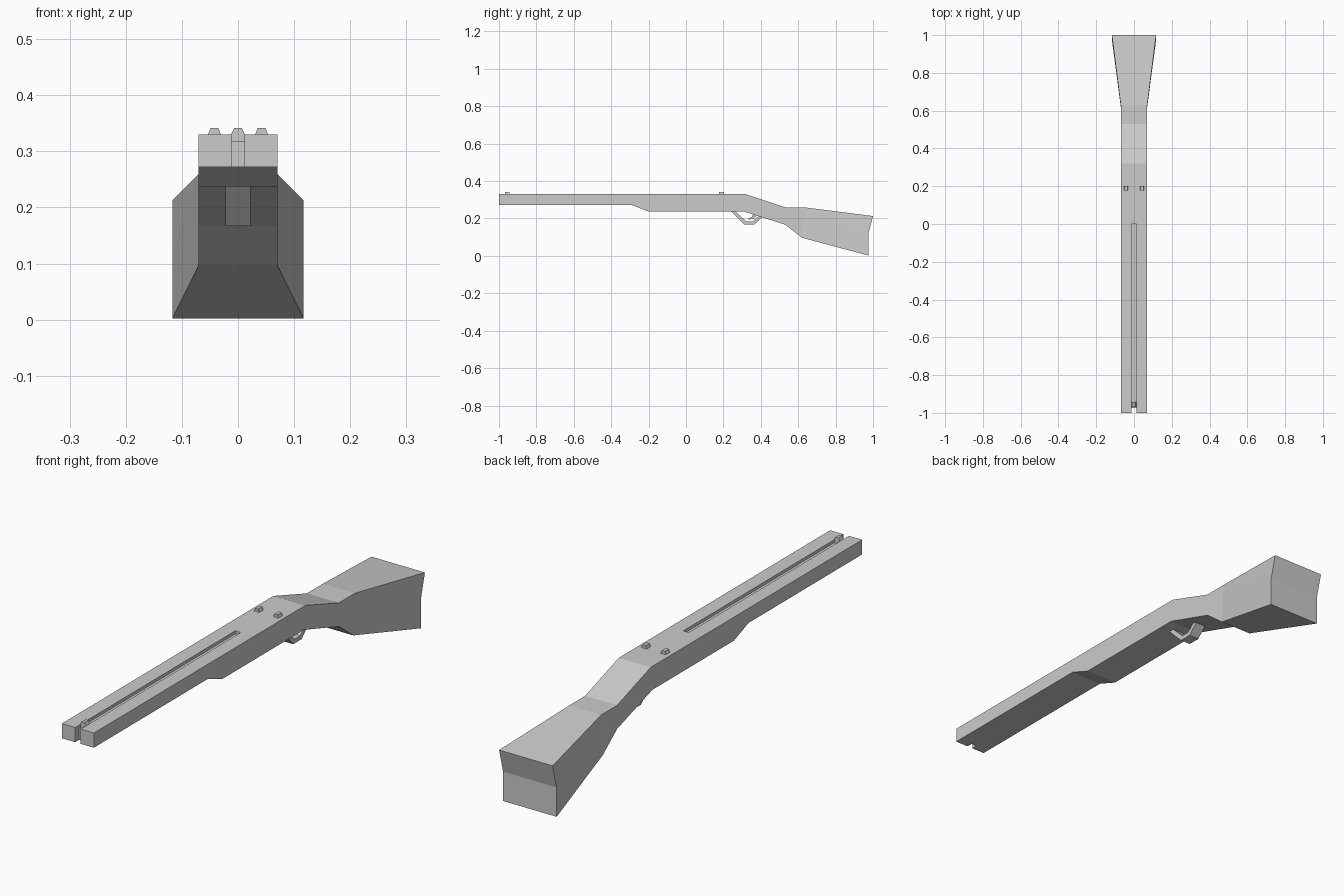
import bpy, bmesh

if "Cube" in bpy.data.objects:
    bpy.data.objects.remove(bpy.data.objects["Cube"])


def make_object(name, verts, faces):
    mesh = bpy.data.meshes.new(name)
    bm = bmesh.new()
    vs = [bm.verts.new(v) for v in verts]
    for f in faces:
        bm.faces.new([vs[i] for i in f])
    bmesh.ops.recalc_face_normals(bm, faces=bm.faces)
    bm.to_mesh(mesh)
    bm.free()
    ob = bpy.data.objects.new(name, mesh)
    bpy.context.collection.objects.link(ob)
    return ob


def box(name, x0, x1, y0, y1, z0, z1, taper=0.0):
    """Box whose top edges are pulled in by taper."""
    t = taper
    verts = [(x0, y0, z0), (x1, y0, z0), (x1, y1, z0), (x0, y1, z0),
             (x0 + t, y0, z1), (x1 - t, y0, z1), (x1 - t, y1, z1), (x0 + t, y1, z1)]
    faces = [(0, 1, 2, 3), (4, 5, 6, 7)]
    faces += [(i, (i + 1) % 4, (i + 1) % 4 + 4, i + 4) for i in range(4)]
    return make_object(name, verts, faces)


def strip(name, outer, inner, hw):
    """Bent bar from matching outer and inner (y, z) paths."""
    n = len(outer)
    verts = [(x, y, z) for o, i in zip(outer, inner)
             for x, (y, z) in ((-hw, o), (hw, o), (hw, i), (-hw, i))]
    faces = [(0, 1, 2, 3), tuple(range(4 * n - 4, 4 * n))]
    for s in range(n - 1):
        a = 4 * s
        faces += [(a + k, a + (k + 1) % 4, a + 4 + (k + 1) % 4, a + 4 + k) for k in range(4)]
    return make_object(name, verts, faces)


# Barrel, grip and stock: stations of top point, bottom point, half width
stations = [
    ((-1.0, .33), (-1.0, .272), .07),
    ((-.29, .33), (-.29, .272), .07),
    ((-.20, .33), (-.20, .237), .07),
    ((.32, .33), (.31, .237), .07),
    ((.53, .26), (.53, .167), .07),
    ((.63, .26), (.62, .097), .07),
    ((1.0, .213), (.975, .002), .117),
]
verts, faces = [], [(0, 1, 2, 3)]
for (yt, zt), (yb, zb), w in stations:
    verts += [(-w, yt, zt), (w, yt, zt), (w, yb, zb), (-w, yb, zb)]
last = len(stations) - 2
m = len(verts)
verts += [(-.117, .975, .118), (.117, .975, .118)]
for s in range(last + 1):
    a = 4 * s
    faces += [(a, a + 1, a + 5, a + 4), (a + 3, a + 2, a + 6, a + 7)]
    if s < last:
        faces += [(a + 1, a + 2, a + 6, a + 5), (a, a + 3, a + 7, a + 4)]
# Stock sides and hollowed butt end
a = 4 * last
faces += [(a + 1, a + 2, a + 6, m + 1), (a + 1, m + 1, a + 5),
          (a, a + 3, a + 7, m), (a, m, a + 4),
          (a + 4, a + 5, m + 1, m), (m, m + 1, a + 6, a + 7)]
body = make_object("rifle_body", verts, faces)

# Sighting groove and through notch at the muzzle
for cutter in (box("groove_cutter", -.012, .012, -1.1, 0, .318, .4),
               box("muzzle_cutter", -.012, .012, -1.1, -.975, .2, .4)):
    cutter.hide_render = True
    mod = body.modifiers.new("cut", 'BOOLEAN')
    mod.operation = 'DIFFERENCE'
    mod.solver = 'EXACT'
    mod.object = cutter
    bpy.context.view_layer.objects.active = body
    bpy.ops.object.modifier_apply(modifier=mod.name)
    bpy.data.objects.remove(cutter)

# Front sight: short post with tapered head
box("front_sight_post", -.0125, .0125, -.967, -.943, .316, .33)
box("front_sight_head", -.0125, .0125, -.967, -.943, .33, .342, .006)

# Rear sights
for side, x in (("left", -.042), ("right", .042)):
    box("rear_sight_" + side, x - .012, x + .012, .177, .202, .328, .342, .005)

# Trigger guard
strip("trigger_guard",
      [(.238, .242), (.313, .167), (.365, .167), (.412, .212)],
      [(.262, .242), (.321, .184), (.357, .184), (.395, .220)], .0225)

# Trigger
strip("trigger",
      [(.365, .235), (.352, .208), (.332, .199)],
      [(.385, .225), (.362, .200), (.336, .194)], .009)
